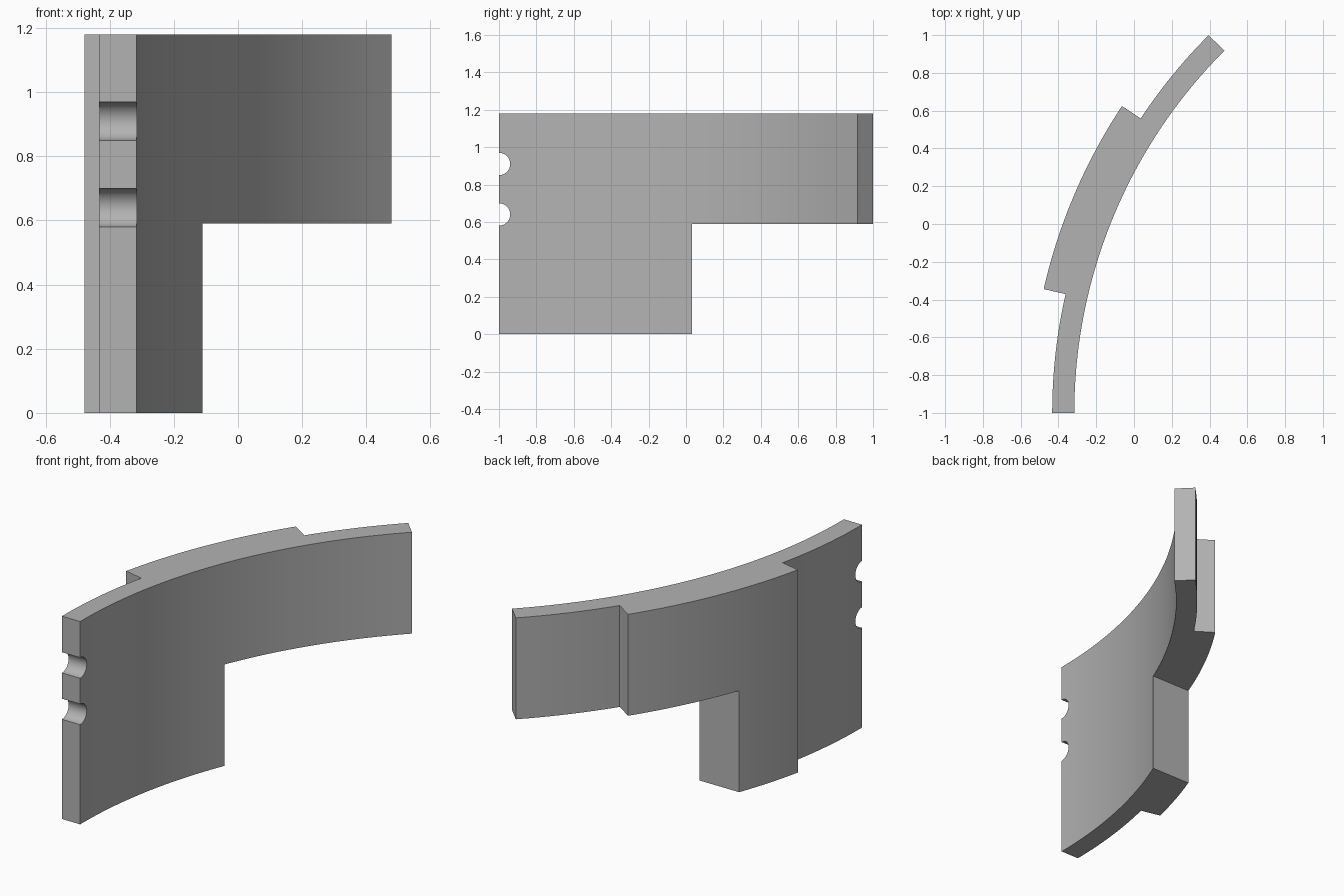
import bpy
import bmesh
from math import sin, cos, radians, pi
from mathutils import Matrix, Vector

if "Cube" in bpy.data.objects:
    bpy.data.objects.remove(bpy.data.objects["Cube"], do_unlink=True)

# Shared arc centre and radii of the curved wall
CENTRE_X, CENTRE_Y = 2.395, -1.0
INNER, OUTER, PAD = 2.711, 2.828, 2.947
PAD_START, PAD_END, SWEEP = 12.85, 33.45, 45.0
HEIGHT, LEG_TOP, LEG_END = 1.18, 0.59, 0.033

grey = bpy.data.materials.new("plain grey")
grey.use_nodes = True
colour = (0.45, 0.45, 0.45, 1.0)
grey.diffuse_color = colour
grey.node_tree.nodes["Principled BSDF"].inputs["Base Color"].default_value = colour


def arc(radius, start, end, steps):
    angles = [radians(start + (end - start) * i / steps) for i in range(steps + 1)]
    return [(CENTRE_X - radius * cos(a), CENTRE_Y + radius * sin(a)) for a in angles]


def make_object(name, bm):
    bmesh.ops.recalc_face_normals(bm, faces=bm.faces)
    mesh = bpy.data.meshes.new(name)
    bm.to_mesh(mesh)
    bm.free()
    mesh.materials.append(grey)
    obj = bpy.data.objects.new(name, mesh)
    bpy.context.collection.objects.link(obj)
    return obj


# Curved wall with the thicker outer pad, extruded from its plan outline
outline = (arc(INNER, SWEEP, 0, 48) + arc(OUTER, 0, PAD_START, 14)
           + arc(PAD, PAD_START, PAD_END, 22) + arc(OUTER, PAD_END, SWEEP, 12))
bm = bmesh.new()
base = bm.faces.new([bm.verts.new((x, y, 0)) for x, y in outline])
top = bmesh.ops.extrude_face_region(bm, geom=[base])["geom"]
bmesh.ops.translate(bm, vec=(0, 0, HEIGHT),
                    verts=[v for v in top if isinstance(v, bmesh.types.BMVert)])
wall = make_object("curved_wall", bm)

# Cutter for the open space under the far half
bm = bmesh.new()
bmesh.ops.create_cube(bm, size=2, matrix=Matrix.Translation(
    Vector((0, LEG_END + 1, LEG_TOP - 1))))
cutters = [make_object("lower_opening_cutter", bm)]

# Cutters for the two round notches in the front end
for name, z in (("upper", 0.91), ("lower", 0.64)):
    bm = bmesh.new()
    bmesh.ops.create_cone(
        bm, cap_ends=True, segments=32, radius1=0.06, radius2=0.06, depth=0.6,
        matrix=Matrix.Translation((-0.4, CENTRE_Y, z)) @ Matrix.Rotation(pi / 2, 4, "Y"))
    cutters.append(make_object(name + "_notch_cutter", bm))

# Apply the cuts, then drop the cutters
bpy.ops.object.select_all(action="DESELECT")
bpy.context.view_layer.objects.active = wall
wall.select_set(True)
for cutter in cutters:
    cutter.hide_render = True
    cut = wall.modifiers.new(cutter.name, "BOOLEAN")
    cut.operation = "DIFFERENCE"
    cut.solver = "EXACT"
    cut.object = cutter
    bpy.ops.object.modifier_apply(modifier=cut.name)
    bpy.data.objects.remove(cutter, do_unlink=True)

bpy.ops.object.shade_smooth_by_angle(angle=radians(30))
